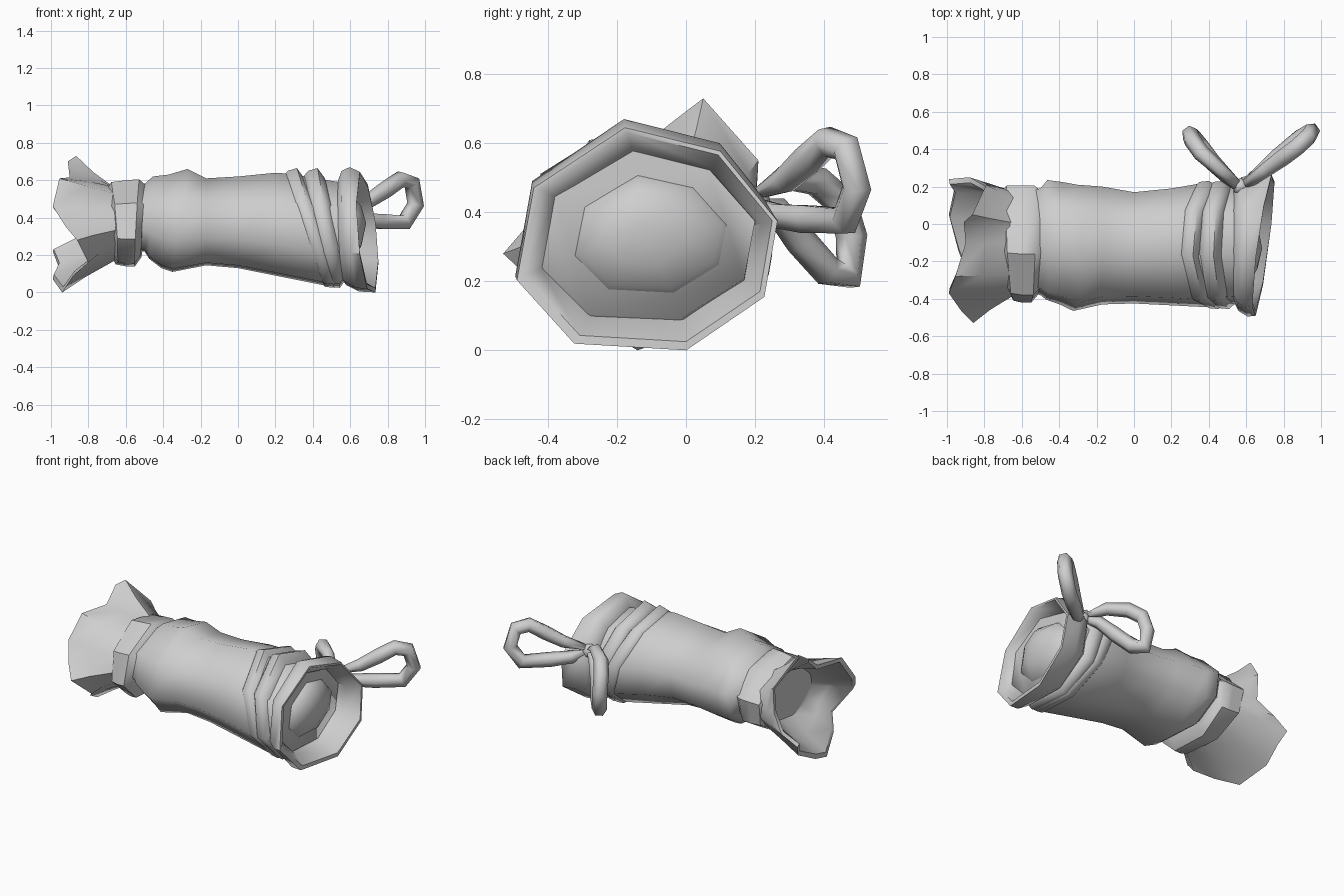
import bpy, bmesh, math
from mathutils import Vector

if "Cube" in bpy.data.objects:
    bpy.data.objects.remove(bpy.data.objects["Cube"])

cloth = bpy.data.materials.new("grey_cloth")
cloth.diffuse_color = (0.62, 0.62, 0.62, 1)
cloth.use_nodes = True
cloth.node_tree.nodes["Principled BSDF"].inputs["Base Color"].default_value = cloth.diffuse_color

# irregular eight-sided cross-section, in units of half width and half height
OCT = [(-.17, 1), (.56, .79), (1, .16), (.9, -.52), (.3, -1), (-.56, -.94), (-1, -.37), (-.87, .46)]


def ring(x, y0, y1, z0, z1, ky=0, kz=0):
    """Section spanning y0..y1 and z0..z1, leaning along x by ky and kz."""
    cy, cz, ry, rz = (y0 + y1) / 2, (z0 + z1) / 2, (y1 - y0) / 2, (z1 - z0) / 2
    return [Vector((x + ky * a + kz * b, cy + ry * a, cz + rz * b)) for a, b in OCT]


def finish(ob, angle=45):
    bpy.context.view_layer.objects.active = ob
    for o in bpy.context.selected_objects:
        o.select_set(False)
    ob.select_set(True)
    bpy.ops.object.shade_smooth_by_angle(angle=math.radians(angle))
    if not ob.data.materials:
        ob.data.materials.append(cloth)


def loft(name, rings, angle=70, tip=None):
    bm = bmesh.new()
    rows = [[bm.verts.new(p) for p in r] for r in rings]
    n = len(rows[0])
    for a, b in zip(rows, rows[1:]):
        for i in range(n):
            j = (i + 1) % n
            bm.faces.new((a[i], a[j], b[j], b[i]))
    bm.faces.new(rows[0])
    if tip:
        t = bm.verts.new(tip)
        for i in range(n):
            bm.faces.new((rows[-1][i], rows[-1][(i + 1) % n], t))
    else:
        bm.faces.new(rows[-1])
    bmesh.ops.recalc_face_normals(bm, faces=bm.faces)
    me = bpy.data.meshes.new(name)
    bm.to_mesh(me)
    bm.free()
    ob = bpy.data.objects.new(name, me)
    bpy.context.collection.objects.link(ob)
    finish(ob, angle)
    return ob


# wrapped main roll, ending in the neck under the ties
loft("roll_body", [
    ring(-.60, -.36, .17, .22, .56),
    ring(-.50, -.38, .19, .22, .58),
    ring(-.465, -.405, .235, .18, .62, 0, .01),
    ring(-.39, -.43, .225, .13, .63, 0, .02),
    ring(-.31, -.465, .21, .11, .66, 0, .04),
    ring(-.17, -.43, .20, .145, .61),
    ring(.00, -.425, .17, .13, .62),
    ring(.20, -.435, .19, .09, .64),
    ring(.36, -.445, .215, .04, .635, 0, -.09),
    ring(.52, -.43, .20, .07, .60, 0, -.04),
    ring(.60, -.42, .20, .09, .58)], 80)

# two slanted cloth folds next to the opening
for k, (x, lean) in enumerate([(.385, -.10), (.455, -.06)]):
    loft(f"fold_{k + 1}", [
        ring(x - .045, -.42, .20, .06, .62, 0, lean),
        ring(x - .02, -.45, .225, .03, .65, 0, lean),
        ring(x + .03, -.455, .23, .025, .665, 0, lean),
        ring(x + .07, -.42, .20, .08, .61, 0, lean)], 60)

# flared opening: outside, rim and steep inner wall
loft("open_collar", [
    ring(.525, -.40, .19, .11, .57),
    ring(.565, -.465, .25, .04, .65, .01, -.01),
    ring(.62, -.495, .265, .005, .67, .02, -.02),
    ring(.69, -.49, .265, .0, .645, .05, -.03),
    ring(.69, -.465, .25, .025, .63, .05, -.03),
    ring(.62, -.42, .22, .075, .58, .02, -.01),
    ring(.48, -.37, .18, .12, .53)], 50)

# rounded filling inside the opening
loft("filling", [
    ring(.48, -.365, .175, .125, .53),
    ring(.56, -.345, .15, .14, .52),
    ring(.62, -.31, .10, .18, .50),
    ring(.66, -.24, .00, .25, .46)], 80, tip=Vector((.685, -.13, .37)))

# flat wrapped band with a wide chamfer on one side
loft("wrap_band", [
    ring(-.69, -.36, .17, .20, .55, -.015, -.015),
    ring(-.665, -.41, .205, .15, .59, -.015, -.015),
    ring(-.60, -.42, .205, .14, .60),
    ring(-.54, -.42, .205, .14, .605, .005, .012),
    ring(-.505, -.38, .18, .19, .575, .005, .012)], 40)

# ragged torn end: rim points joined to a round neck, with an inner wall
RIM = [Vector(p) for p in [
    (-.865, .05, .73), (-.91, .01, .70), (-.90, -.10, .615), (-.955, -.28, .61), (-.99, -.37, .46),
    (-.92, -.47, .35), (-.86, -.53, .28), (-.80, -.40, .16), (-.88, -.30, .09), (-.94, -.14, 0),
    (-.99, .05, .07), (-.96, .19, .14), (-.99, .24, .22), (-.88, .25, .28), (-.79, .20, .38), (-.79, .21, .55)]]


def neck(x, s):
    out = []
    for p in RIM:
        a = math.atan2(p.z - .36, p.y + .10)
        out.append(Vector((x, -.10 + .28 * s * math.cos(a), .37 + .19 * s * math.sin(a))))
    return out


lip = []
for p in RIM:
    d = Vector((0, -.1 - p.y, .36 - p.z)).normalized()
    lip.append(p + d * .03 + Vector((.005, 0, 0)))
mid = [a.lerp(b, .5) for a, b in zip(neck(-.68, 1.05), RIM)]
mid_in = [a.lerp(b, .4) for a, b in zip(neck(-.70, .92), lip)]
loft("torn_end", [neck(-.64, 1), mid, RIM, lip, mid_in, neck(-.70, .8)], 45)


# tied cord: two loops and a knot
def cord(name, pts, radius):
    cu = bpy.data.curves.new(name, 'CURVE')
    cu.dimensions = '3D'
    cu.bevel_depth = radius
    cu.bevel_resolution = 1
    sp = cu.splines.new('POLY')
    sp.points.add(len(pts) - 1)
    for q, p in zip(sp.points, pts):
        q.co = (*p, 1)
        q.radius = .55 if p[1] < .24 else .85 if p[1] < .32 else 1
    sp.use_cyclic_u = True
    ob = bpy.data.objects.new(name, cu)
    bpy.context.collection.objects.link(ob)
    for o in bpy.context.selected_objects:
        o.select_set(False)
    ob.select_set(True)
    bpy.context.view_layer.objects.active = ob
    bpy.ops.object.convert(target='MESH')
    finish(bpy.context.view_layer.objects.active, 75)


cord("right_loop", [(.57, .19, .44), (.70, .285, .49), (.79, .35, .55), (.87, .41, .605), (.93, .465, .585),
                    (.95, .495, .47), (.89, .46, .375), (.76, .35, .38), (.66, .26, .39)], .046)
cord("left_loop", [(.57, .19, .44), (.46, .29, .50), (.36, .38, .49), (.31, .45, .43), (.30, .48, .33),
                   (.31, .47, .215), (.36, .41, .23), (.42, .33, .32), (.49, .26, .41)], .046)

bpy.ops.mesh.primitive_uv_sphere_add(segments=8, ring_count=6, radius=.045, location=(.57, .20, .43))
knot = bpy.context.object
knot.name = "cord_knot"
finish(knot, 60)
